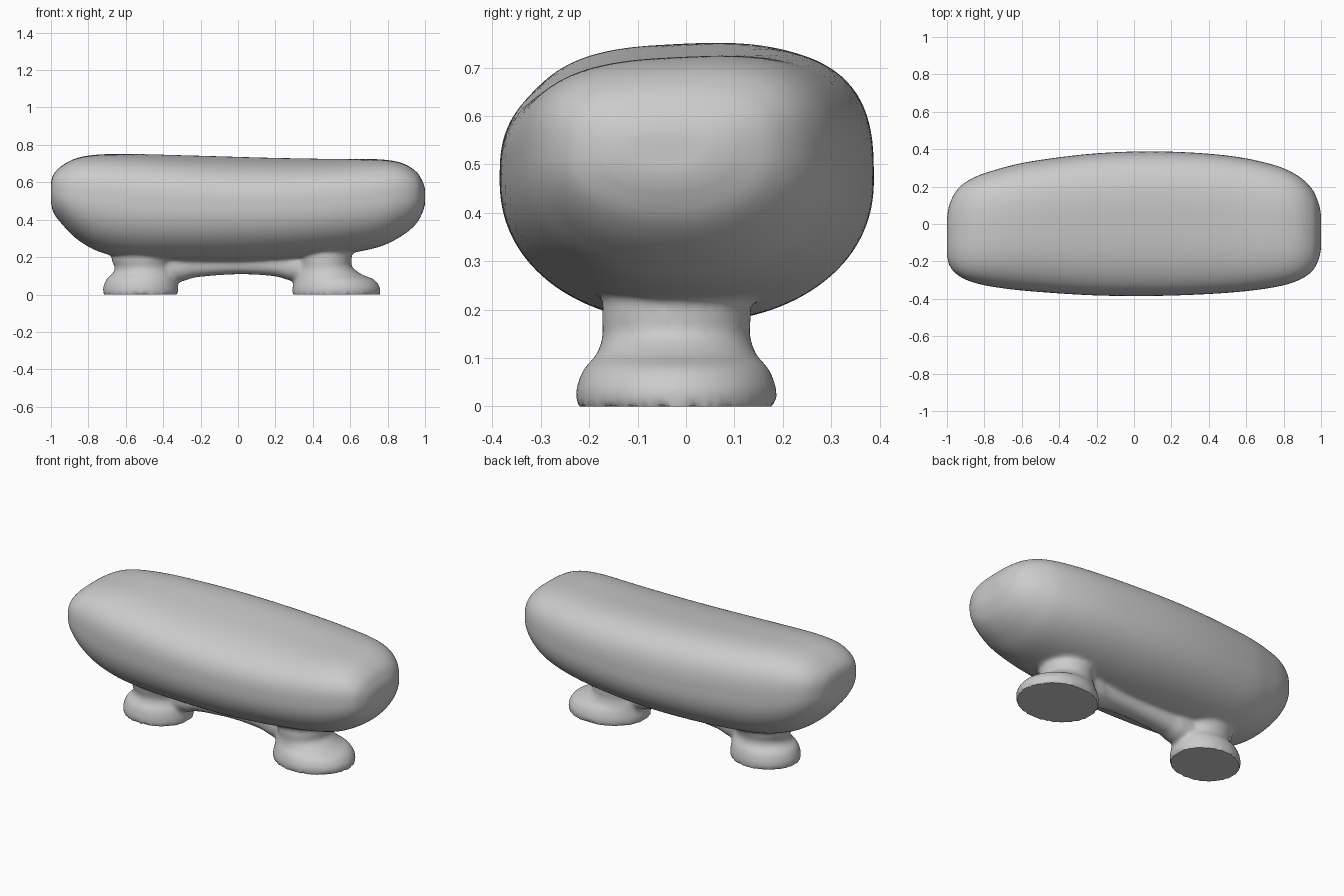
import bpy, bmesh, math

if "Cube" in bpy.data.objects:
    bpy.data.objects.remove(bpy.data.objects["Cube"])


def spline(rows, steps):
    """Catmull-Rom interpolation through rows of numbers."""
    out = []
    for i in range(len(rows) - 1):
        a, b = rows[max(i - 1, 0)], rows[i]
        c, d = rows[i + 1], rows[min(i + 2, len(rows) - 1)]
        for s in range(steps):
            t = s / steps
            out.append([0.5 * (2 * q + (r - p) * t + (2 * p - 5 * q + 4 * r - u) * t * t
                               + (3 * q - p - 3 * r + u) * t ** 3)
                        for p, q, r, u in zip(a, b, c, d)])
    return out + [list(rows[-1])]


def skin(name, rings):
    """Closed surface through equal-length rings."""
    bm = bmesh.new()
    loops = [[bm.verts.new(co) for co in ring] for ring in rings]
    n = len(loops[0])
    for a, b in zip(loops, loops[1:]):
        for i in range(n):
            j = (i + 1) % n
            bm.faces.new((a[i], a[j], b[j], b[i]))
    bm.faces.new(loops[0])
    bm.faces.new(loops[-1])
    bmesh.ops.recalc_face_normals(bm, faces=bm.faces)
    mesh = bpy.data.meshes.new(name)
    bm.to_mesh(mesh)
    bm.free()
    ob = bpy.data.objects.new(name, mesh)
    bpy.context.collection.objects.link(ob)
    return ob


def power(v, n):
    return math.copysign(abs(v) ** (2 / n), v)


def section(row, waist, n_top, n_low, tilt=0.0, count=72):
    """Superellipse cross-section across x from (x, top, bottom, front, back)."""
    x, top, low, front, back = row
    mid, cy, ry = low + (top - low) * waist, (front + back) / 2, (back - front) / 2
    ring = []
    for i in range(count):
        a = 2 * math.pi * i / count
        c, s = math.cos(a), math.sin(a)
        n = n_top if s >= 0 else n_low
        h = top - mid if s >= 0 else mid - low
        y, up = cy + ry * power(c, n), power(s, n)
        lean = tilt * (1 - x * x) * y * max(up, 0)
        ring.append((x, y, mid + h * up + lean))
    return ring


# Rounded main body, its top leaning forward in the middle
body_rows = [
    (-1.0, 0.60, 0.49, -0.17, 0.03),
    (-0.985, 0.645, 0.435, -0.225, 0.11),
    (-0.94, 0.69, 0.375, -0.275, 0.19),
    (-0.86, 0.73, 0.295, -0.312, 0.247),
    (-0.74, 0.748, 0.228, -0.338, 0.29),
    (-0.55, 0.748, 0.187, -0.36, 0.335),
    (-0.2, 0.735, 0.173, -0.382, 0.378),
    (0.15, 0.724, 0.178, -0.384, 0.388),
    (0.5, 0.72, 0.208, -0.368, 0.366),
    (0.74, 0.722, 0.25, -0.34, 0.318),
    (0.87, 0.705, 0.31, -0.305, 0.262),
    (0.95, 0.66, 0.375, -0.255, 0.19),
    (0.987, 0.605, 0.44, -0.19, 0.11),
    (1.0, 0.565, 0.485, -0.13, 0.05)]
body = skin("body_on_feet", [section(r, 0.53, 2.9, 2.15, 0.09) for r in spline(body_rows, 6)])


# Pedestal feet: (z, centre x, half width x, half width y)
def foot(name, rows):
    return skin(name, [[(cx + rx * math.cos(2 * math.pi * i / 64),
                         -0.02 + ry * math.sin(2 * math.pi * i / 64), z) for i in range(64)]
                       for z, cx, rx, ry in spline(rows, 5)])


left_foot = foot("left_foot", [
    (0.0, -0.52, 0.20, 0.178), (0.04, -0.52, 0.20, 0.178),
    (0.085, -0.515, 0.187, 0.165), (0.115, -0.505, 0.163, 0.142),
    (0.15, -0.505, 0.155, 0.135), (0.19, -0.505, 0.17, 0.145),
    (0.28, -0.48, 0.16, 0.14)])
right_foot = foot("right_foot", [
    (0.0, 0.525, 0.235, 0.206), (0.04, 0.525, 0.233, 0.206),
    (0.08, 0.515, 0.213, 0.19), (0.107, 0.485, 0.178, 0.165),
    (0.15, 0.465, 0.143, 0.152), (0.19, 0.462, 0.146, 0.154),
    (0.32, 0.46, 0.14, 0.14)])

# Arched bridge between the feet
bridge_rows = [
    (-0.42, 0.21, 0.06, -0.11, 0.07), (-0.30, 0.21, 0.07, -0.10, 0.06),
    (-0.22, 0.21, 0.092, -0.09, 0.05), (0.0, 0.21, 0.108, -0.085, 0.045),
    (0.19, 0.21, 0.098, -0.09, 0.05), (0.28, 0.21, 0.075, -0.10, 0.06),
    (0.42, 0.21, 0.06, -0.11, 0.07)]
bridge = skin("bridge", [section(r, 0.55, 3, 2.2, count=40) for r in spline(bridge_rows, 6)])

# Fuse everything into one skin and soften the joins under the body
bpy.ops.object.select_all(action='DESELECT')
for ob in (body, left_foot, right_foot, bridge):
    ob.select_set(True)
bpy.context.view_layer.objects.active = body
bpy.ops.object.join()
remesh = body.modifiers.new("fuse", 'REMESH')
remesh.mode = 'VOXEL'
remesh.voxel_size = 0.011
bpy.ops.object.modifier_apply(modifier=remesh.name)
joins = body.vertex_groups.new(name="joins")
joins.add([v.index for v in body.data.vertices if 0.045 < v.co.z < 0.3], 1.0, 'REPLACE')
soften = body.modifiers.new("soften", 'SMOOTH')
soften.factor, soften.iterations, soften.vertex_group = 0.5, 9, "joins"
bpy.ops.object.modifier_apply(modifier=soften.name)
polish = body.modifiers.new("polish", 'SMOOTH')
polish.factor, polish.iterations = 0.5, 2
bpy.ops.object.modifier_apply(modifier=polish.name)
for v in body.data.vertices:
    if v.co.z < 0.006:
        v.co.z = 0.0
bpy.ops.object.shade_smooth_by_angle(angle=math.radians(40))
